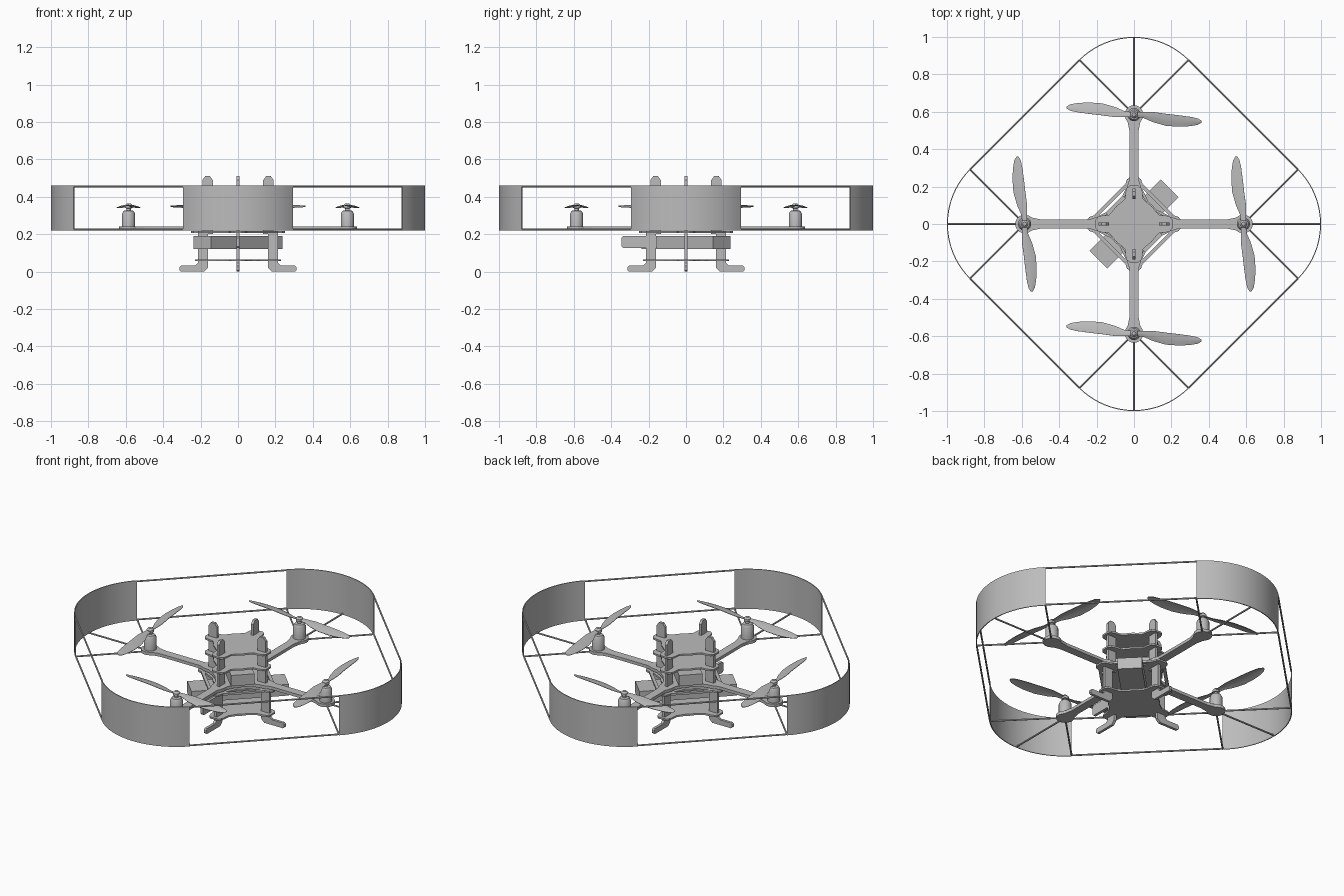
import bpy, bmesh, math
from math import sin, cos, pi, radians
from mathutils import Vector, Matrix

old = bpy.data.objects.get("Cube")
if old:
    bpy.data.objects.remove(old)

GREY = (0.5, 0.5, 0.5, 1)
mat = bpy.data.materials.new("plain_grey")
mat.use_nodes = True
mat.diffuse_color = GREY
mat.node_tree.nodes["Principled BSDF"].inputs["Base Color"].default_value = GREY

ARM = 0.585      # hub centre to motor centre
RING = 0.41      # guard corner radius


def finish(name, bm, matrix=None, smooth=False):
    if matrix is not None:
        bm.transform(matrix)
    bmesh.ops.recalc_face_normals(bm, faces=bm.faces)
    me = bpy.data.meshes.new(name)
    bm.to_mesh(me)
    bm.free()
    me.materials.append(mat)
    ob = bpy.data.objects.new(name, me)
    bpy.context.collection.objects.link(ob)
    if smooth:
        bpy.ops.object.select_all(action="DESELECT")
        ob.select_set(True)
        bpy.context.view_layer.objects.active = ob
        bpy.ops.object.shade_smooth_by_angle(angle=radians(35))
    return ob


def prism(name, pts, z0, z1, matrix=None):
    bm = bmesh.new()
    f = bm.faces.new([bm.verts.new((x, y, z0)) for x, y in pts])
    up = bmesh.ops.extrude_face_region(bm, geom=[f])["geom"]
    bmesh.ops.translate(bm, vec=(0, 0, z1 - z0),
                        verts=[v for v in up if isinstance(v, bmesh.types.BMVert)])
    return finish(name, bm, matrix)


def box(name, size, loc, angle=0):
    bm = bmesh.new()
    bmesh.ops.create_cube(bm, size=1, matrix=Matrix.Diagonal((*size, 1)))
    return finish(name, bm, Matrix.Translation(loc) @ Matrix.Rotation(angle, 4, "Z"))


def rod(name, a, b, r=0.005):
    a, b = Vector(a), Vector(b)
    bm = bmesh.new()
    bmesh.ops.create_cone(bm, cap_ends=True, segments=8, radius1=r, radius2=r,
                          depth=(b - a).length)
    turn = (b - a).to_track_quat("Z", "Y").to_matrix().to_4x4()
    return finish(name, bm, Matrix.Translation((a + b) / 2) @ turn, True)


def lathe(name, profile, matrix, n=24):
    bm = bmesh.new()
    vs = [bm.verts.new((r, 0, z)) for r, z in profile]
    es = [bm.edges.new(p) for p in zip(vs, vs[1:])]
    bmesh.ops.spin(bm, geom=vs + es, cent=(0, 0, 0), axis=(0, 0, 1),
                   angle=2 * pi, steps=n)
    bmesh.ops.remove_doubles(bm, verts=bm.verts, dist=1e-5)
    return finish(name, bm, matrix, True)


def star(quarter):
    """Repeat one arm outline (pointing to +x) around the centre."""
    out = []
    for k in range(4):
        c, s = round(cos(k * pi / 2)), round(sin(k * pi / 2))
        out += [(c * x - s * y, s * x + c * y) for x, y in quarter]
    return out


def lobed(tip, half, waist):
    """Plate lobe with a rounded tip and a concave flank towards the next lobe."""
    up = [(tip, half * 0.5), (tip - 0.012, half * 0.85), (tip - 0.035, half),
          (tip - 0.07, half + 0.003), (waist + 0.017, waist - 0.022)]
    return [(x, -y) for x, y in reversed(up)] + up + [(waist, waist)]


# Main frame with four motor arms
upper = [(0.13, 0.06), (0.165, 0.042), (0.2, 0.038), (0.235, 0.025),
         (0.5, 0.025), (0.545, 0.034)]
pad = [(ARM + 0.05 * cos(a), 0.05 * sin(a))
       for a in [radians(d) for d in range(-120, 121, 20)]]
arm = [(x, -y) for x, y in upper] + pad + upper[::-1] + [(0.09, 0.09)]
prism("arm_frame", star(arm), 0.222, 0.24)

# Stacked body plates
for name, z, tip, half, waist in [("landing_plate", 0.056, 0.23, 0.045, 0.1),
                                  ("belly_plate", 0.207, 0.25, 0.045, 0.1),
                                  ("middle_plate", 0.325, 0.205, 0.045, 0.095),
                                  ("top_plate", 0.415, 0.205, 0.045, 0.095)]:
    prism(name, star(lobed(tip, half, waist)), z, z + 0.01)

# Battery bar, electronics box and front fin
box("battery_bar", (0.54, 0.135, 0.068), (0, 0, 0.156), pi / 4)
box("electronics_box", (0.3, 0.13, 0.065), (0, 0, 0.275), -pi / 4)
fin = [(-0.155, 0.125), (-0.335, 0.125), (-0.345, 0.135), (-0.345, 0.18),
       (-0.335, 0.19), (-0.155, 0.19)]
# maps profile (x, y, z) onto (z, x, y)
side_on = Matrix(((0, 0, 1, 0), (1, 0, 0, 0), (0, 1, 0, 0), (0, 0, 0, 1)))
prism("front_fin", fin, -0.008, 0.008, side_on)

# Leg outlines in the radial plane
lower_leg = [(0.16, 0.21), (0.16, 0.02), (0.18, 0), (0.305, 0), (0.313, 0.008),
             (0.313, 0.024), (0.305, 0.032), (0.23, 0.032), (0.215, 0.045),
             (0.215, 0.21)]
upper_leg = [(0.135, 0.2), (0.19, 0.2), (0.19, 0.49), (0.175, 0.51),
             (0.15, 0.51), (0.135, 0.49)]

# Motor and hub profiles
motor = [(0, 0.24), (0.035, 0.24), (0.035, 0.31), (0.026, 0.325), (0.012, 0.328),
         (0.012, 0.338), (0.02, 0.34), (0.02, 0.355), (0.01, 0.365), (0, 0.365)]
# Blade stations: radius, leading edge, trailing edge
blade = [(0.0, 0.012, -0.012), (0.05, 0.014, -0.018), (0.1, 0.014, -0.04),
         (0.17, 0.004, -0.06), (0.24, -0.004, -0.065), (0.3, -0.012, -0.062),
         (0.34, -0.02, -0.055), (0.36, -0.032, -0.044)]


def propeller(name, loc, swap):
    bm = bmesh.new()
    for s in (1, -1):
        rows = []
        for r, lead, trail in blade:
            pitch = 0.24 * (lead - trail)
            row = []
            for t in (0, 0.33, 0.67, 1):
                y = lead + (trail - lead) * t
                z = pitch * (0.5 - t) + 0.012 * t * (1 - t)
                row.append(bm.verts.new((s * r, s * y, z)))
            rows.append(row)
        for a, b in zip(rows, rows[1:]):
            for i in range(3):
                bm.faces.new((a[i], a[i + 1], b[i + 1], b[i]))
    bmesh.ops.recalc_face_normals(bm, faces=bm.faces)
    bmesh.ops.solidify(bm, geom=bm.faces[:], thickness=0.003)
    m = Matrix.Translation(loc)
    if swap:
        m = m @ Matrix(((0, 1, 0, 0), (1, 0, 0, 0), (0, 0, 1, 0), (0, 0, 0, 1)))
    return finish(name, bm, m, True)


# Everything that repeats on the four sides
upright = Matrix.Rotation(pi / 2, 4, "X")
for k, side in enumerate(("left", "back", "right", "front")):
    turn = Matrix.Rotation(k * pi / 2, 4, "Z")
    hub = turn @ Vector((ARM, 0, 0))
    at_hub = Matrix.Translation(hub)

    prism(side + "_lower_leg", lower_leg, -0.008, 0.008, turn @ upright)
    prism(side + "_upper_leg", upper_leg, -0.008, 0.008, turn @ upright)
    lathe(side + "_motor", motor, at_hub)
    propeller(side + "_propeller", hub + Vector((0, 0, 0.35)), k % 2 == 0)

    # Curved guard wall around the propeller
    angles = [radians(-45 + 90 * i / 20) for i in range(21)]
    wall = [(ARM + RING * cos(a), RING * sin(a)) for a in angles]
    wall += [(ARM + (RING + 0.005) * cos(a), (RING + 0.005) * sin(a))
             for a in reversed(angles)]
    guard = prism(side + "_guard_wall", wall, 0.22, 0.46, turn)
    bpy.ops.object.select_all(action="DESELECT")
    guard.select_set(True)
    bpy.context.view_layer.objects.active = guard
    bpy.ops.object.shade_smooth_by_angle(angle=radians(35))

    # Spokes from the motor pad to the guard
    for d in (-45, 0, 45):
        a = radians(d)
        ends = [turn @ Vector((ARM + r * cos(a), r * sin(a), 0.225))
                for r in (0.04, RING)]
        rod(side + "_guard_spoke", *ends)

    # Straight guard wires to the next corner
    q = (RING + 0.002) * cos(pi / 4)
    for z in (0.225, 0.455):
        rod(side + "_guard_wire", turn @ Vector((ARM + q, q, z)),
            turn @ Vector((q, ARM + q, z)))

    # Diagonal rail between neighbouring legs
    a = pi / 4 + k * pi / 2
    box(side + "_body_rail", (0.018, 0.23, 0.012),
        (0.175 * cos(a), 0.175 * sin(a), 0.212), a)
